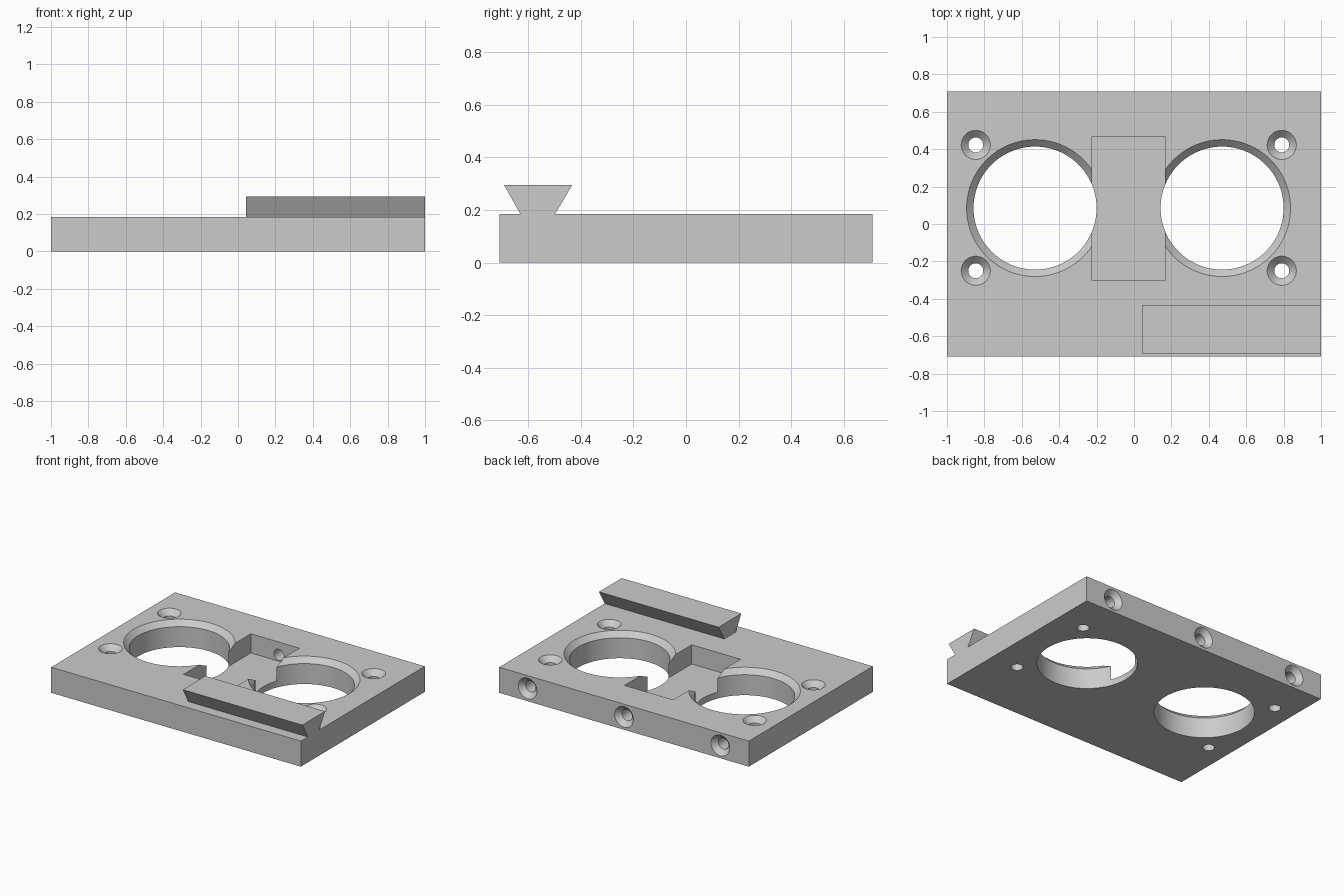
import bpy, bmesh
from math import radians, tau
from mathutils import Matrix, Vector

cube = bpy.data.objects.get("Cube")
if cube:
    bpy.data.objects.remove(cube, do_unlink=True)

grey = bpy.data.materials.new("plain grey")
grey.use_nodes = True
colour = (0.6, 0.6, 0.6, 1)
grey.diffuse_color = colour
grey.node_tree.nodes["Principled BSDF"].inputs["Base Color"].default_value = colour

W, D, H = 1.0, 0.709, 0.185   # plate half width, half depth, thickness


def finish(name, bm):
    bmesh.ops.recalc_face_normals(bm, faces=bm.faces)
    mesh = bpy.data.meshes.new(name)
    bm.to_mesh(mesh)
    bm.free()
    obj = bpy.data.objects.new(name, mesh)
    bpy.context.collection.objects.link(obj)
    mesh.materials.append(grey)
    return obj


def box(name, lo, hi):
    bm = bmesh.new()
    bmesh.ops.create_cube(bm, size=1)
    lo, hi = Vector(lo), Vector(hi)
    for v in bm.verts:
        v.co = (lo + hi) / 2 + v.co * (hi - lo)
    return finish(name, bm)


def hole_cutter(name, origin, radius, rim, depth, sides, turn=Matrix()):
    """Chamfered hole running down local -z from a surface at local z = 0."""
    over = 0.02
    profile = [(0, -depth), (radius, -depth), (radius, radius - rim),
               (rim + over, over), (0, over)]
    bm = bmesh.new()
    verts = [bm.verts.new((r, 0, z)) for r, z in profile]
    edges = [bm.edges.new(pair) for pair in zip(verts, verts[1:])]
    bmesh.ops.spin(bm, geom=verts + edges, cent=(0, 0, 0), axis=(0, 0, 1),
                   angle=tau, steps=sides)
    bmesh.ops.remove_doubles(bm, verts=bm.verts, dist=0.0001)
    bmesh.ops.transform(bm, matrix=Matrix.Translation(origin) @ turn, verts=bm.verts)
    return finish(name, bm)


# Base plate
plate = box("base_plate", (-W, -D, 0), (W, D, H))
cutters = [box("pocket_cutter", (-0.225, -0.301, 0.046), (0.165, 0.468, H + 0.1))]

# Large bores and the screw holes beside them
for x in (-0.529, 0.471):
    cutters.append(hole_cutter("bore_cutter", (x, 0.085, H), 0.329, 0.366, H + 0.1, 96))
for x in (-0.846, 0.79):
    for y in (-0.25, 0.423):
        cutters.append(hole_cutter("screw_cutter", (x, y, H), 0.04, 0.078, H + 0.1, 40))

# Countersunk holes in the back edge, the middle one opening into the pocket
back = Matrix.Rotation(radians(-90), 4, "X")
for x, depth in ((-0.772, 0.22), (0, 0.27), (0.772, 0.22)):
    cutters.append(hole_cutter("back_hole_cutter", (x, D, H / 2), 0.04, 0.075, depth, 40, back))

bpy.context.view_layer.objects.active = plate
for cutter in cutters:
    mod = plate.modifiers.new("cut", "BOOLEAN")
    mod.operation, mod.solver, mod.object = "DIFFERENCE", "EXACT", cutter
    bpy.ops.object.modifier_apply(modifier=mod.name)
    bpy.data.objects.remove(cutter, do_unlink=True)

# Dovetail rail along the front
bm = bmesh.new()
profile = [(-0.63, H), (-0.498, H), (-0.433, 0.295), (-0.692, 0.295)]
end = bm.faces.new([bm.verts.new((0.042, y, z)) for y, z in profile])
geom = bmesh.ops.extrude_face_region(bm, geom=[end], use_keep_orig=True)["geom"]
bmesh.ops.translate(bm, vec=(W - 0.042, 0, 0),
                    verts=[g for g in geom if isinstance(g, bmesh.types.BMVert)])
rail = finish("dovetail_rail", bm)

# Smooth round walls, keep edges sharp
bpy.ops.object.select_all(action="DESELECT")
for obj in (plate, rail):
    obj.select_set(True)
bpy.context.view_layer.objects.active = plate
bpy.ops.object.shade_smooth_by_angle(angle=radians(30))
